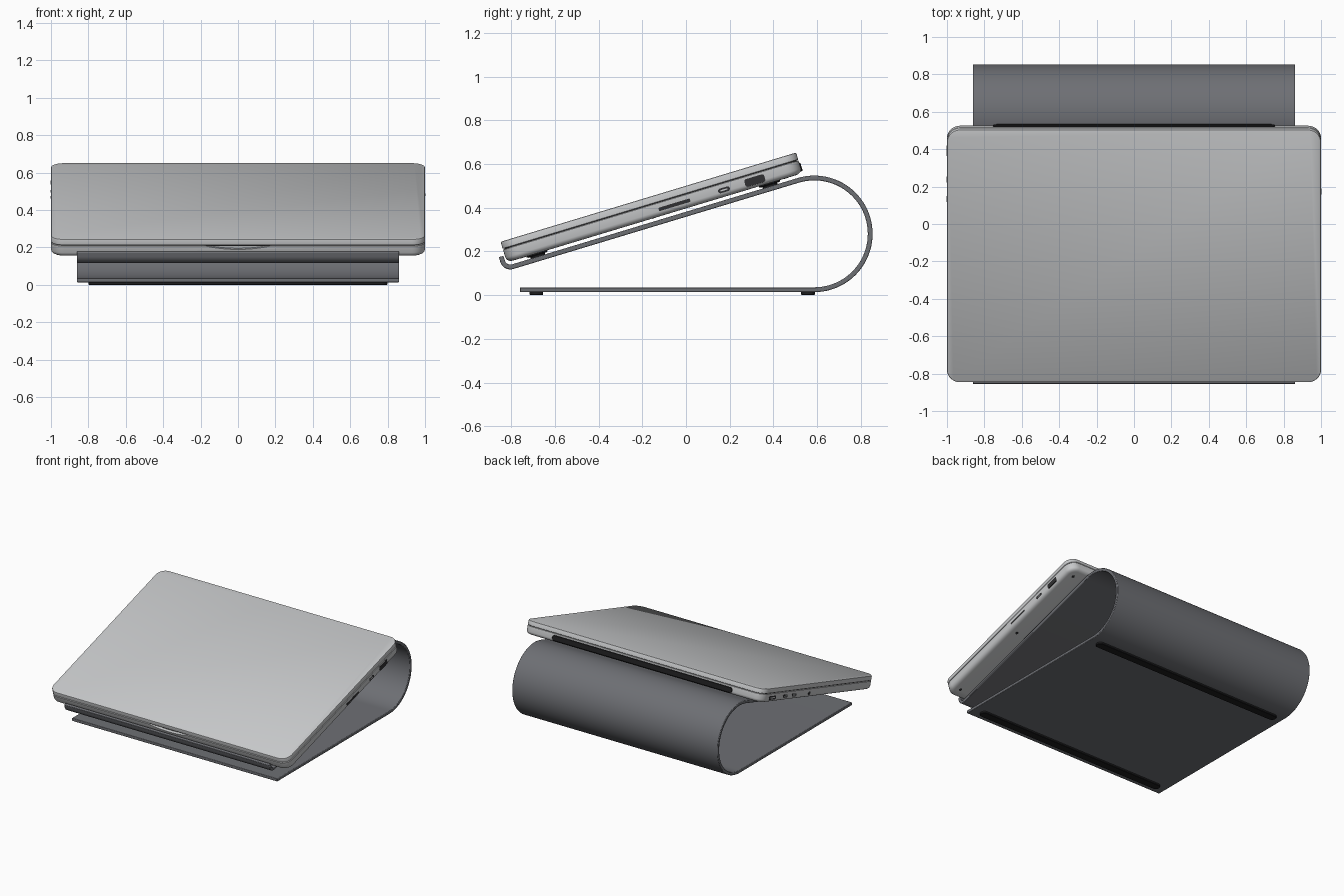
import bpy, bmesh, math
from mathutils import Matrix, Vector

if "Cube" in bpy.data.objects:
    bpy.data.objects.remove(bpy.data.objects["Cube"])

TILT = math.radians(16.8)
# Laptop frame: x across, y up the slope, z out of the slope; origin where the slope meets the rear curl
SLOPE = Matrix.Translation((0, 0.513, 0.5246)) @ Matrix.Rotation(TILT, 4, 'X')


def material(name, rgb):
    m = bpy.data.materials.new(name)
    m.diffuse_color = (*rgb, 1)
    m.use_nodes = True
    m.node_tree.nodes["Principled BSDF"].inputs["Base Color"].default_value = m.diffuse_color
    return m


SILVER = material("silver_aluminium", (0.57, 0.58, 0.59))
GREY = material("dark_grey_metal", (0.155, 0.16, 0.175))
BLACK = material("black_rubber", (0.012, 0.012, 0.013))
DARK = material("port_dark", (0.03, 0.03, 0.032))


def shade(ob):
    ob.data.shade_smooth()
    ob.data.set_sharp_from_angle(angle=math.radians(35))


def finish(name, bm, mat, matrix=Matrix()):
    bmesh.ops.recalc_face_normals(bm, faces=bm.faces)
    me = bpy.data.meshes.new(name)
    bm.to_mesh(me)
    bm.free()
    me.materials.append(mat)
    ob = bpy.data.objects.new(name, me)
    bpy.context.collection.objects.link(ob)
    ob.matrix_world = matrix
    shade(ob)
    return ob


def slab(name, w, l, r, layers, mat, matrix, seg=8):
    """Rounded rectangle w by l, lofted through (inset, height) layers."""
    bm = bmesh.new()
    rings = []
    for inset, z in layers:
        ring = []
        rad = max(r - inset, 0.0005)
        for q, (sx, sy) in enumerate([(1, 1), (-1, 1), (-1, -1), (1, -1)]):
            cx, cy = sx * (w / 2 - inset - rad), sy * (l / 2 - inset - rad)
            for i in range(seg + 1):
                a = (q + i / seg) * math.pi / 2
                ring.append(bm.verts.new((cx + rad * math.cos(a), cy + rad * math.sin(a), z)))
        rings.append(ring)
    bm.faces.new(rings[0])
    bm.faces.new(rings[-1])
    n = len(rings[0])
    for a, b in zip(rings, rings[1:]):
        for i in range(n):
            bm.faces.new((a[i], a[(i + 1) % n], b[(i + 1) % n], b[i]))
    bmesh.ops.remove_doubles(bm, verts=bm.verts, dist=1e-5)
    return finish(name, bm, mat, matrix)


# ---- Stand: one bent metal strip, drawn as a centre line then thickened ----
def on_slope(u, v):
    p = SLOPE @ Vector((0, u, v))
    return (p.y, p.z)


R, CY, CZ, HALF = 0.2555, 0.587, 0.2805, 0.011
line = [(-0.76, CZ - R)]
for i in range(49):                                   # rear curl
    a = -math.pi / 2 + (math.pi + TILT) * i / 48
    line.append((CY + R * math.cos(a), CZ + R * math.sin(a)))
for i in range(11):                                   # front lip bend
    a = math.pi / 2 * i / 10
    line.append(on_slope(-1.364 - 0.037 * math.sin(a), 0.037 - 0.037 * math.cos(a)))
line.append(on_slope(-1.401, 0.06))

pts = [Vector(p) for p in line]
left, right = [], []
for i, p in enumerate(pts):
    t = (pts[min(i + 1, len(pts) - 1)] - pts[max(i - 1, 0)]).normalized()
    if i == 1:
        t = Vector((1, 0))
    nrm = Vector((-t.y, t.x)) * HALF
    left.append(p + nrm)
    right.append(p - nrm)

bm = bmesh.new()
W = 0.862
grid = [[bm.verts.new((x, q.x, q.y)) for q in (a, b) for x in (-W, W)] for a, b in zip(left, right)]
for a, b in zip(grid, grid[1:]):
    for i, j in ((0, 1), (1, 3), (3, 2), (2, 0)):
        bm.faces.new((a[i], a[j], b[j], b[i]))
for g in (grid[0], grid[-1]):
    bm.faces.new((g[0], g[1], g[3], g[2]))
stand = finish("bent_stand", bm, GREY)
bev = stand.modifiers.new("soft_edges", 'BEVEL')
bev.width, bev.segments, bev.limit_method, bev.angle_limit = 0.004, 2, 'ANGLE', math.radians(50)

# Rubber strips under the stand and on the slope
for name, y in (("front", -0.684), ("rear", 0.558)):
    slab(name + "_ground_pad", 1.6, 0.062, 0.031, [(0.003, 0), (0, 0.003), (0, 0.016)],
         BLACK, Matrix.Translation((0, y, 0)))
for name, u in (("front", -1.24), ("rear", -0.13)):
    slab(name + "_slope_pad", 1.6, 0.07, 0.035, [(0, 0.010), (0, 0.018), (0.003, 0.020)],
         BLACK, SLOPE @ Matrix.Translation((0, u, 0)))
    # Laptop feet resting on the strips
    for side, x in (("left", -0.75), ("right", 0.75)):
        slab(f"{name}_{side}_laptop_foot", 0.1, 0.1, 0.05, [(0.006, 0.018), (0, 0.022), (0, 0.030)],
             BLACK, SLOPE @ Matrix.Translation((x, u, 0)))

# ---- Laptop ----
LEN = 1.412
BODY = SLOPE @ Matrix.Translation((0, -0.678, 0))
base = slab("laptop_base", 2, LEN, 0.07,
            [(0.03, 0.026), (0.018, 0.028), (0.009, 0.033), (0.003, 0.040), (0, 0.049),
             (0, 0.086), (0.002, 0.088)], SILVER, BODY)
slab("laptop_seam", 1.984, LEN - 0.016, 0.062, [(0, 0.084), (0, 0.095)], DARK, BODY)
slab("laptop_lid", 2, LEN, 0.07,
     [(0.002, 0.091), (0, 0.093), (0, 0.118), (0.002, 0.123), (0.006, 0.125)], SILVER, BODY)

# Finger scoop in the front edge, cut by a wide shallow disc
bpy.ops.mesh.primitive_cylinder_add(vertices=256, radius=0.82, depth=0.04)
cutter = bpy.context.object
cutter.name = "scoop_cutter"
cutter.hide_render = True
cutter.matrix_world = BODY @ Matrix.Translation((0, -LEN / 2, 0.888)) @ Matrix.Rotation(math.pi / 2, 4, 'X')
cut = base.modifiers.new("scoop", 'BOOLEAN')
cut.operation, cut.object, cut.solver = 'DIFFERENCE', cutter, 'EXACT'
bpy.context.view_layer.objects.active = base
bpy.ops.object.modifier_apply(modifier="scoop")
bpy.data.objects.remove(cutter)
shade(base)

# Hinge bar across the back
slab("hinge_bar", 1.51, 0.04, 0.02, [(0, -0.03), (0, 0.002), (0.003, 0.005)], BLACK,
     SLOPE @ Matrix.Translation((0, 0.028, 0.056)) @ Matrix.Rotation(-math.pi / 2, 4, 'X'))


# Ports: thin plates set in the sides
def port(name, side, u, length, height, r, mat=DARK, out=0.0008):
    m = SLOPE @ Matrix.Translation((side, u, 0.057)) @ Matrix.Rotation(side * math.pi / 2, 4, 'Y')
    slab(name, height, length, r, [(0, -0.006), (0, out)], mat, m, seg=5)


port("card_slot", 1, -0.574, 0.15, 0.016, 0.004)
port("right_small_port", 1, -0.337, 0.056, 0.022, 0.011)
port("right_small_port_tongue", 1, -0.337, 0.034, 0.006, 0.003, SILVER, 0.0014)
port("video_port", 1, -0.19, 0.095, 0.036, 0.010)
port("charge_port", -1, -0.11, 0.09, 0.026, 0.012)
port("charge_port_tongue", -1, -0.11, 0.06, 0.008, 0.004, SILVER, 0.0014)
for i, u in enumerate((-0.27, -0.38)):
    port(f"left_small_port_{i + 1}", -1, u, 0.056, 0.022, 0.011)
    port(f"left_small_port_tongue_{i + 1}", -1, u, 0.034, 0.006, 0.003, SILVER, 0.0014)
port("audio_port", -1, -0.57, 0.026, 0.026, 0.013)

# Screws on the underside, near the edges
for x in (-0.93, 0.93):
    for u in (-1.31, -0.68, -0.05):
        slab("base_screw", 0.022, 0.022, 0.011, [(0, 0.0252), (0, 0.028)], DARK,
             SLOPE @ Matrix.Translation((x, u, 0)), seg=4)
